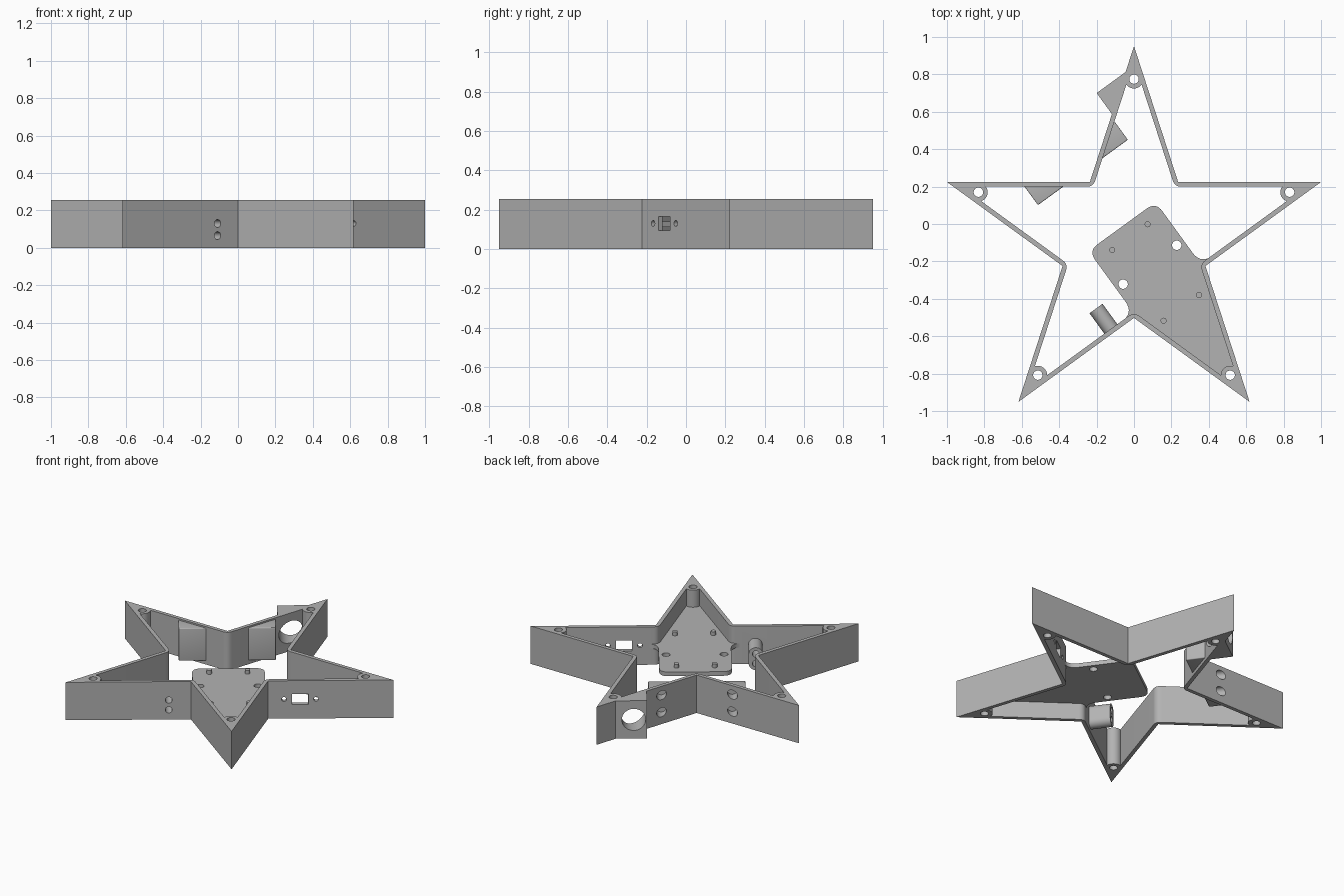
import bpy, bmesh
from math import sin, cos, pi, radians, sqrt
from mathutils import Matrix, Vector

if "Cube" in bpy.data.objects:
    bpy.data.objects.remove(bpy.data.objects["Cube"])

# Everything is laid out around the star centre with the plate arm along -y
TIP = 1 / cos(radians(18))
NOTCH = TIP * sin(radians(18)) / cos(radians(36))
HEIGHT = 0.255
FRAME = Matrix.Translation((0, -(TIP - TIP * cos(radians(36))) / 2, 0)) @ Matrix.Rotation(radians(36), 4, "Z")

grey = bpy.data.materials.new("plain_grey")
grey.use_nodes = True
grey.diffuse_color = (0.45, 0.45, 0.45, 1)
grey.node_tree.nodes["Principled BSDF"].inputs["Base Color"].default_value = grey.diffuse_color


def polar(r, deg):
    return Vector((r * cos(radians(deg)), r * sin(radians(deg))))


def circle(x, y, r, n=32):
    return [Vector((x, y)) + polar(r, 360 * i / n) for i in range(n)]


def rect(x0, x1, y0, y1):
    return [(x0, y0), (x1, y0), (x1, y1), (x0, y1)]


def rounded(a, b, c, size, n=8):
    """Soft corner at b, between a and c."""
    a, b, c = Vector(a), Vector(b), Vector(c)
    p, q = b + (a - b).normalized() * size, b + (c - b).normalized() * size
    ts = [i / n for i in range(n + 1)]
    return [p * (1 - t) ** 2 + b * 2 * t * (1 - t) + q * t * t for t in ts]


def prism(name, outline, lo, hi, axis="z", bevel=0):
    """Extrude an outline along z, or an upright outline along y."""
    place = (lambda p, c: (p[0], p[1], c)) if axis == "z" else (lambda p, c: (p[0], c, p[1]))
    bm = bmesh.new()
    face = bm.faces.new([bm.verts.new(place(p, lo)) for p in outline])
    grown = bmesh.ops.extrude_face_region(bm, geom=[face])["geom"]
    step = Vector(place((0, 0), hi - lo))
    bmesh.ops.translate(bm, vec=step, verts=[v for v in grown if isinstance(v, bmesh.types.BMVert)])
    if bevel:
        bmesh.ops.bevel(bm, geom=bm.edges[:], offset=bevel, segments=4, profile=0.5, affect="EDGES")
    bmesh.ops.recalc_face_normals(bm, faces=bm.faces)
    bm.transform(FRAME)
    mesh = bpy.data.meshes.new(name)
    bm.to_mesh(mesh)
    bm.free()
    mesh.materials.append(grey)
    obj = bpy.data.objects.new(name, mesh)
    bpy.context.collection.objects.link(obj)
    return obj


cutters = []


def cutter(outline, lo, hi, axis="z"):
    obj = prism("cutter", outline, lo, hi, axis)
    obj.hide_render = True
    cutters.append(obj)
    return obj


def cut(obj, tools):
    for tool in tools:
        mod = obj.modifiers.new("cut", "BOOLEAN")
        mod.operation, mod.solver, mod.object = "DIFFERENCE", "EXACT", tool
    parts.append(obj)


parts = []

# Star wall: outer star, and an inner star with round bosses left in the tips
WALL, BOSS_AT, BOSS = 0.025, 0.875, 0.05
edge = TIP * sin(radians(18))
inner = (edge - WALL) / edge
outer_star, inner_star = [], []
for k in range(5):
    a = -90 + 72 * k
    outer_star += [polar(TIP, a), polar(NOTCH, a + 36)]
    for i in range(13):
        inner_star.append(polar(BOSS_AT, a) + polar(BOSS, a - 125.7 - 108.6 * i / 12))
    inner_star += rounded(polar(TIP * inner, a), polar(NOTCH * inner, a + 36),
                          polar(TIP * inner, a + 72), 0.035)

wall = prism("star_wall", outer_star, 0, HEIGHT)
void = cutter(inner_star, -0.1, 0.4)
screw_holes = [cutter(circle(*polar(BOSS_AT, -90 + 72 * k), 0.025), -0.1, 0.4) for k in range(5)]

# Openings through the wall
lens_hole = cutter(circle(0.39, HEIGHT / 2, 0.073, 48), 0.5, 0.9, "y")
sensor_holes = {s: [cutter(circle(s * 0.217, z, 0.03), 0.49, 0.8, "y") for z in (0.08, 0.195)]
                for s in (-1, 1)}
socket = [cutter(rect(0.381, 0.481, 0.095, 0.165), -0.4, -0.25, "y")]
socket += [cutter(circle(0.431 + d, 0.13, 0.015, 20), -0.4, -0.25, "y") for d in (-0.098, 0.098)]
tube_holes = [cutter(circle(-0.371, z, 0.021, 24), -0.4, -0.1, "y") for z in (0.065, 0.13)]
cut(wall, [void] + screw_holes + [lens_hole] + sensor_holes[-1] + sensor_holes[1] + socket + tube_holes)

# Outside wedge carrying the large round opening
tab = prism("side_mount", [(0.309, 0.765), (0.309, 0.615), (0.5, 0.755), (0.505, 0.765)], 0, HEIGHT)
cut(tab, [lens_hole])

# Paired sensor housings behind the notch
for s, side in ((-1, "right"), (1, "left")):
    shape = [(s * 0.12, 0.465), (s * 0.297, 0.465), (s * 0.297, 0.605), (s * 0.12, 0.478)]
    housing = prism("sensor_housing_" + side, shape, 0.025, 0.245, bevel=0.006)
    cut(housing, sensor_holes[s])

# Double tube on the front wall
tube_shape = [Vector((-0.371, 0.13)) + polar(0.043, 180 * i / 16) for i in range(17)]
tube_shape += [Vector((-0.371, 0.065)) + polar(0.043, 180 + 180 * i / 16) for i in range(17)]
cut(prism("double_tube", tube_shape, -0.31, -0.165, "y"), tube_holes)

# Mounting plate filling the front left arm
END, HALF, ROOT, TOP = 0.108, 0.222, -0.302, 0.14
half = rounded((0, END), (HALF, END), (HALF, ROOT), 0.06)[::-1]
half = rounded((HALF + 0.1, ROOT), (HALF, ROOT), (HALF, END), 0.075) + half
half = [Vector((0.227, -0.314)), Vector((0.297, -0.314))] + half
mirrored = [Vector((-p.x, p.y)) for p in reversed(half)]
plate = prism("mounting_plate", half + mirrored + [Vector((0, -1.009))], TOP - 0.028, TOP)
plate_holes = [cutter(circle(s * 0.177, -0.145, 0.025), 0, 0.3) for s in (-1, 1)]
cut(plate, plate_holes + [screw_holes[0]])

# Four pegs on the plate
for i, (x, y) in enumerate([(0.117, 0.037), (-0.117, 0.037), (0.117, -0.43), (-0.117, -0.43)]):
    parts.append(prism("plate_peg_%d" % (i + 1), circle(x, y, 0.016, 20), TOP - 0.005, TOP + 0.025))

# Bake the cuts, drop the cutters and shade
bpy.context.view_layer.update()
deps = bpy.context.evaluated_depsgraph_get()
baked = [(obj, bpy.data.meshes.new_from_object(obj.evaluated_get(deps))) for obj in parts]
for obj, mesh in baked:
    obj.modifiers.clear()
    obj.data = mesh
for obj in cutters:
    bpy.data.objects.remove(obj)
bpy.ops.object.select_all(action="DESELECT")
for obj in parts:
    obj.select_set(True)
bpy.context.view_layer.objects.active = wall
bpy.ops.object.shade_smooth_by_angle(angle=radians(30))
